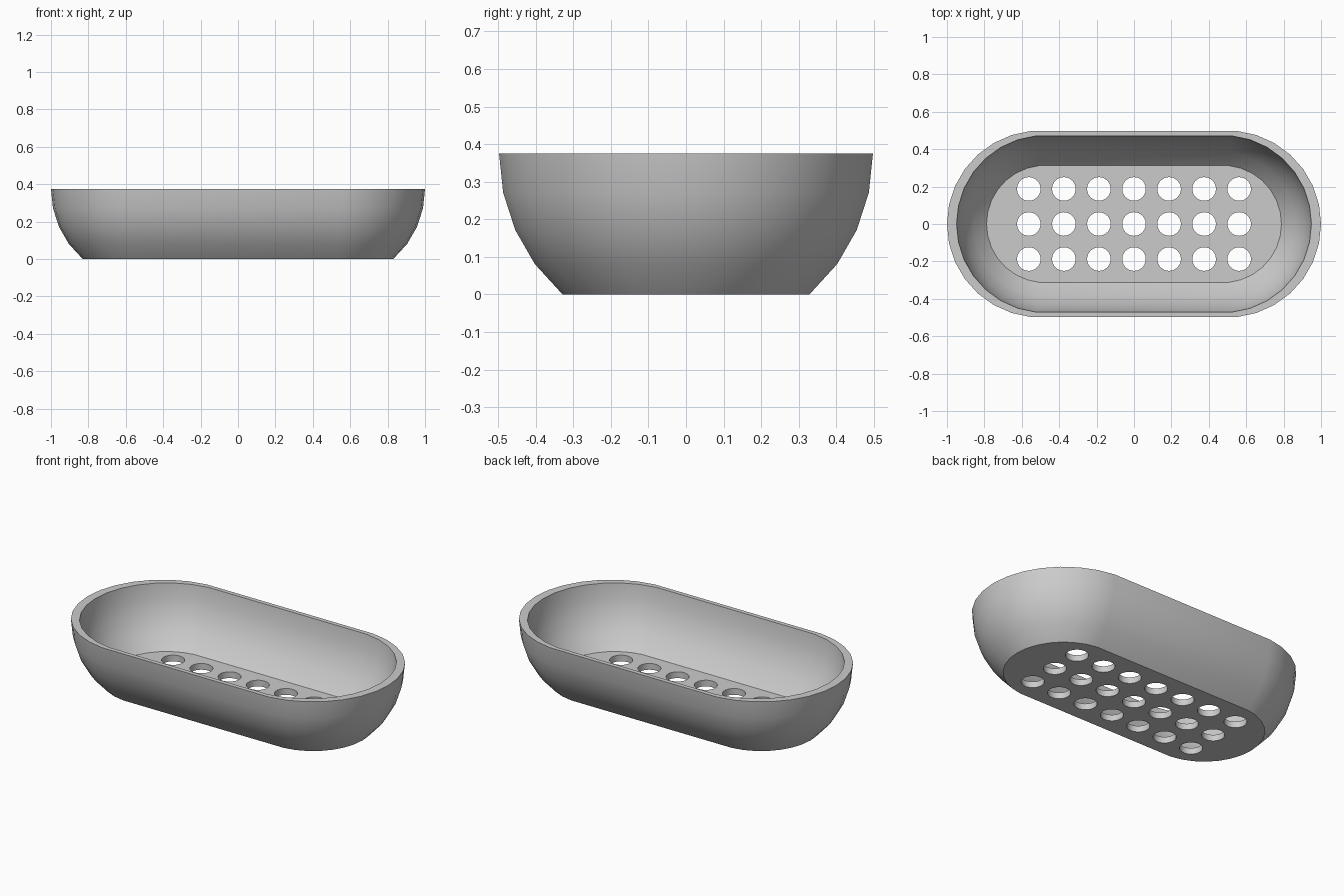
import bpy
import bmesh
from math import sin, cos, radians

if "Cube" in bpy.data.objects:
    bpy.data.objects.remove(bpy.data.objects["Cube"], do_unlink=True)

HEIGHT = 0.375     # rim height
RADIUS = 0.5       # end radius at the rim, also half the distance between ends
FLOOR = 0.0375     # floor thickness
INNER = 0.95       # size of the hollow relative to the outside
HOLE_R = 0.063
PITCH = 0.1875     # spacing of the drain holes

grey = bpy.data.materials.new("plain grey")
grey.use_nodes = True
grey.diffuse_color = (0.6, 0.6, 0.6, 1)
grey.node_tree.nodes["Principled BSDF"].inputs["Base Color"].default_value = (0.6, 0.6, 0.6, 1)


def make_object(name, bm):
    bmesh.ops.recalc_face_normals(bm, faces=bm.faces)
    mesh = bpy.data.meshes.new(name)
    bm.to_mesh(mesh)
    bm.free()
    mesh.materials.append(grey)
    obj = bpy.data.objects.new(name, mesh)
    bpy.context.collection.objects.link(obj)
    return obj


def stadium_ring(bm, half_length, r, z):
    """Loop of 30 points: two half circles joined by straight sides."""
    ring = []
    for i in range(30):
        a = radians(-84 + 12 * i)
        side = 1 if i < 15 else -1
        ring.append(bm.verts.new((side * half_length + r * cos(a), r * sin(a), z)))
    return ring


# Wall profile from the foot up to the rim, following a circular arc
profile = [(0.33, 0.0)]
for polar in (54, 66, 78, 90):
    a = radians(polar)
    profile.append((RADIUS * sin(a), HEIGHT - RADIUS * cos(a)))

# Dish shell: up the outside, over the flat rim, down the inside
bm = bmesh.new()
rings = [stadium_ring(bm, RADIUS, r, z) for r, z in profile]
half_inner = RADIUS * INNER
rings.append(stadium_ring(bm, half_inner, half_inner * 0.997, HEIGHT))
for r, z in reversed(profile[:-1]):
    rings.append(stadium_ring(bm, half_inner, r * INNER, z * INNER + FLOOR))
for low, high in zip(rings, rings[1:]):
    for i in range(30):
        j = (i + 1) % 30
        bm.faces.new((low[i], low[j], high[j], high[i]))
bm.faces.new(rings[0])
bm.faces.new(rings[-1])
dish = make_object("soap_dish", bm)

# Drain holes: a grid of seven by three cylinders cut through the floor
bm = bmesh.new()
for col in range(-3, 4):
    for row in range(-1, 2):
        made = bmesh.ops.create_cone(bm, cap_ends=True, segments=30,
                                     radius1=HOLE_R, radius2=HOLE_R, depth=0.2)
        bmesh.ops.translate(bm, verts=made["verts"], vec=(col * PITCH, row * PITCH, 0.02))
cutter = make_object("drain_hole_cutter", bm)
cutter.hide_render = True

cut = dish.modifiers.new("drain holes", 'BOOLEAN')
cut.operation = 'DIFFERENCE'
cut.solver = 'EXACT'
cut.object = cutter
for obj in bpy.context.selected_objects:
    obj.select_set(False)
bpy.context.view_layer.objects.active = dish
dish.select_set(True)
bpy.ops.object.modifier_apply(modifier=cut.name)
bpy.data.objects.remove(cutter, do_unlink=True)

# Smooth walls with crisp rim, floor and hole edges
bpy.ops.object.shade_smooth_by_angle(angle=radians(30))
